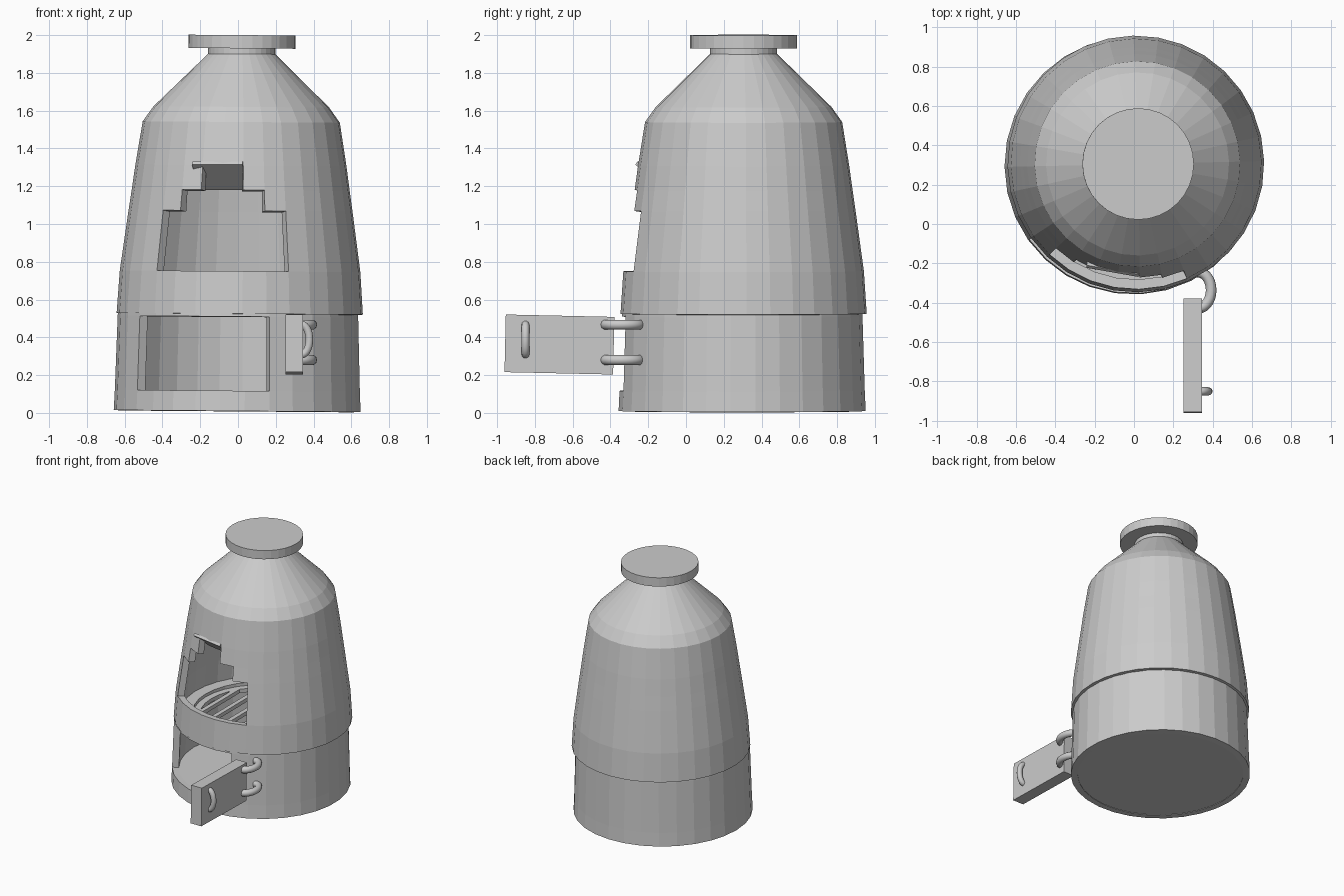
import bpy, bmesh
from math import sin, cos, pi, radians

cube = bpy.data.objects.get("Cube")
if cube:
    bpy.data.objects.remove(cube)

grey = bpy.data.materials.new("light_grey")
grey.use_nodes = True
grey.diffuse_color = (0.6, 0.6, 0.6, 1)
grey.node_tree.nodes["Principled BSDF"].inputs["Base Color"].default_value = (0.6, 0.6, 0.6, 1)

CENTRE_Y = 0.3


def finish(name, bm, loc=(0, 0, 0), rot=(0, 0, 0)):
    mesh = bpy.data.meshes.new(name)
    bm.normal_update()
    bm.to_mesh(mesh)
    bm.free()
    ob = bpy.data.objects.new(name, mesh)
    ob.location, ob.rotation_euler = loc, rot
    mesh.materials.append(grey)
    bpy.context.collection.objects.link(ob)
    return ob


def shell(name, profile, sides, start, openings, thickness, loc, rot):
    """Turned wall; openings maps a band index to the (first, last) panels left out.
    Angles run from the front (-y) towards +x."""
    bm = bmesh.new()
    rings = []
    for r, z in profile:
        angles = [radians(start) + 2 * pi * i / sides for i in range(sides)]
        rings.append([bm.verts.new((r * sin(a), -r * cos(a), z)) for a in angles])
    for band, (low, high) in enumerate(zip(rings, rings[1:])):
        first, last = openings.get(band, (0, 0))
        for i in range(sides):
            if first <= i < last:
                continue
            j = (i + 1) % sides
            bm.faces.new((low[i], low[j], high[j], high[i]))
    ob = finish(name, bm, loc, rot)
    solid = ob.modifiers.new("wall", "SOLIDIFY")
    solid.thickness, solid.offset = thickness, -1
    return ob


def disc(name, r, z0, z1, loc, rot=(0, 0, 0), r_top=None):
    bm = bmesh.new()
    bmesh.ops.create_cone(bm, cap_ends=True, segments=32, radius1=r,
                          radius2=r_top or r, depth=z1 - z0)
    bmesh.ops.translate(bm, verts=bm.verts, vec=(0, 0, (z0 + z1) / 2))
    return finish(name, bm, loc, rot)


def box(name, size, loc, rot=(0, 0, 0)):
    bm = bmesh.new()
    bmesh.ops.create_cube(bm, size=1)
    bmesh.ops.scale(bm, verts=bm.verts, vec=size)
    return finish(name, bm, loc, rot)


def arc_rod(name, point, thickness):
    """Half-loop rod; point maps an angle in -90..90 degrees to a position."""
    curve = bpy.data.curves.new(name, "CURVE")
    curve.dimensions = "3D"
    curve.bevel_depth, curve.bevel_resolution = thickness, 3
    curve.use_fill_caps = True
    spline = curve.splines.new("POLY")
    steps = 14
    spline.points.add(steps)
    for i, p in enumerate(spline.points):
        p.co = (*point(-pi / 2 + pi * i / steps), 1)
    spline.use_smooth = True
    ob = bpy.data.objects.new(name, curve)
    curve.materials.append(grey)
    bpy.context.collection.objects.link(ob)


# Upper body with stepped feed opening
upper_loc, upper_rot = (0.005, CENTRE_Y + 0.005, 0), (0, 0.008, 0)
upper_profile = [(0.652, 0.525), (0.637, 0.75), (0.593, 1.07), (0.577, 1.18),
                 (0.559, 1.31), (0.522, 1.54), (0.465, 1.62), (0.178, 1.9), (0.178, 1.94)]
shell("upper_body", upper_profile, 32, -43.7, {1: (0, 6), 2: (1, 5), 3: (2, 4)},
      0.05, upper_loc, upper_rot)

# Chimney cap
disc("chimney_cap", 0.283, 1.93, 2.0, upper_loc, upper_rot)

# Sloping flap behind the top of the feed opening
box("inner_flap", (0.27, 0.02, 0.21), (-0.095, -0.16, 1.255), (radians(50), 0, radians(-10)))

# Base with ash opening, floor inside
base_loc, base_rot = (-0.003, CENTRE_Y - 0.003, 0.01), (0, 0.008, 0)
base_profile = [(0.655, 0), (0.65, 0.107), (0.638, 0.5), (0.635, 0.55)]
shell("base", base_profile, 31, -54.7, {1: (0, 6)}, 0.05, base_loc, base_rot)
disc("base_floor", 0.645, 0.001, 0.105, base_loc, base_rot, 0.635)

# Grate resting on a ring inside
shell("grate_ring", [(0.6, 0.53), (0.6, 0.575)], 32, 0, {}, 0.1, (0, CENTRE_Y, 0), (0, 0, 0))
shell("grate_inner_ring", [(0.51, 0.52), (0.51, 0.55)], 32, 0, {}, 0.06, (0, CENTRE_Y, 0), (0, 0, 0))
for i in range(-3, 4):
    x = i * 0.13
    length = 2 * (0.48 ** 2 - x ** 2) ** 0.5
    box("grate_bar", (0.035, length, 0.03), (x, CENTRE_Y, 0.535))

# Open door
box("door", (0.094, 0.575, 0.305), (0.298, -0.67, 0.362), (-0.022, 0, 0))

# Door hinges and handle
for label, z in (("lower", 0.28), ("upper", 0.467)):
    arc_rod(label + "_hinge",
            lambda a: (0.325 + 0.067 * cos(a), -0.336 + 0.092 * sin(a), z), 0.027)
arc_rod("door_handle", lambda a: (0.335 + 0.043 * cos(a), -0.85, 0.388 + 0.08 * sin(a)), 0.021)
